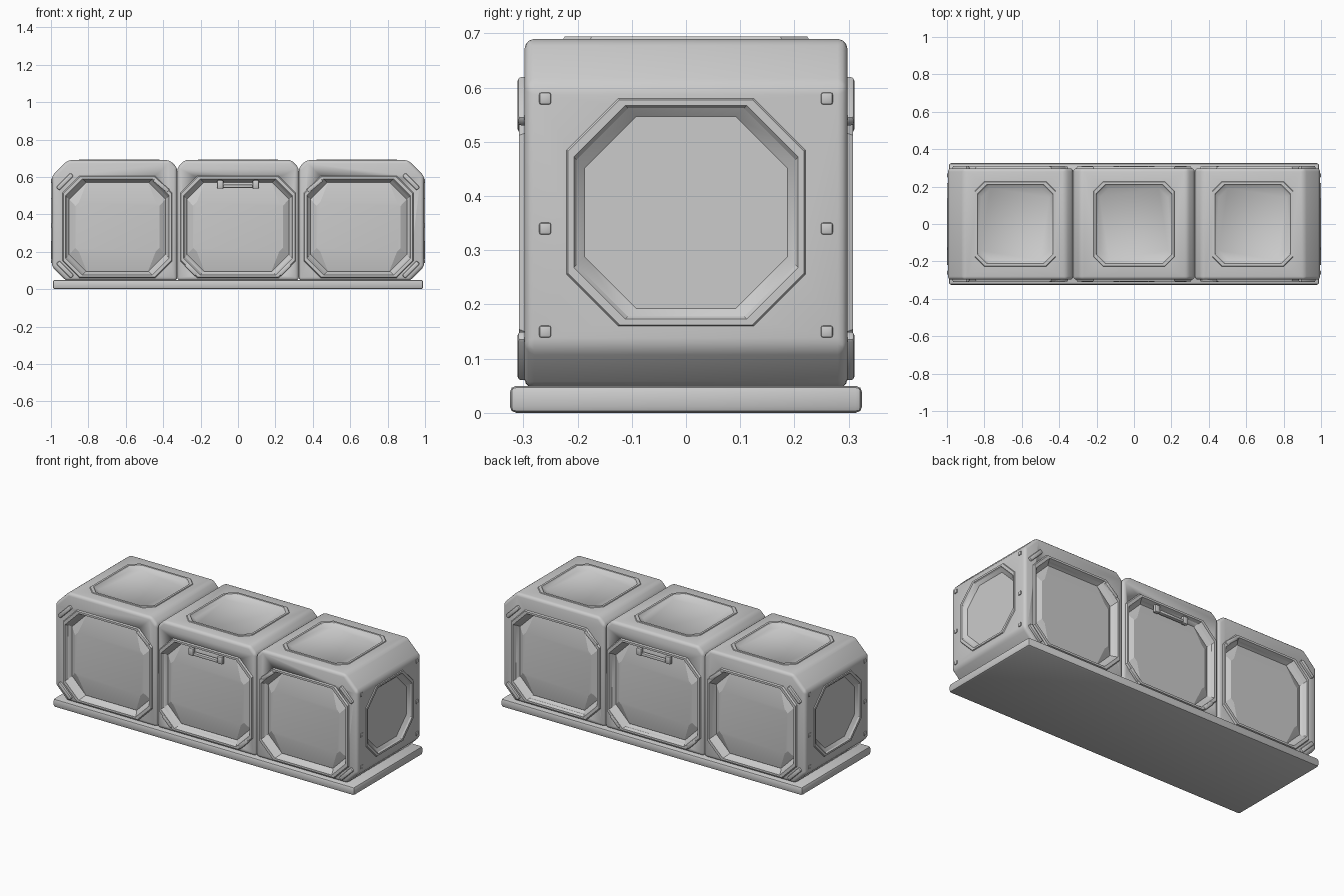
import bpy, bmesh
from math import radians, pi
from mathutils import Matrix, Vector

if "Cube" in bpy.data.objects:
    bpy.data.objects.remove(bpy.data.objects["Cube"])


def finish(bm, name, angle=35):
    bmesh.ops.recalc_face_normals(bm, faces=bm.faces)
    me = bpy.data.meshes.new(name)
    bm.to_mesh(me)
    bm.free()
    ob = bpy.data.objects.new(name, me)
    bpy.context.collection.objects.link(ob)
    bpy.ops.object.select_all(action='DESELECT')
    ob.select_set(True)
    bpy.context.view_layer.objects.active = ob
    bpy.ops.object.shade_smooth_by_angle(angle=radians(angle))
    return ob


def octagon(w, h, c, d):
    """Chamfered rectangle of half size w, h at depth d."""
    return [Vector(p) for p in (
        (w, c - h, d), (w, h - c, d), (w - c, h, d), (c - w, h, d),
        (-w, h - c, d), (-w, c - h, d), (c - w, -h, d), (w - c, -h, d))]


def loft(bm, mat, loops, ring=False):
    """Bridge octagon loops; closed ring or capped solid."""
    vs = [[bm.verts.new(mat @ p) for p in octagon(*l)] for l in loops]
    for i in range(len(vs) if ring else len(vs) - 1):
        a, b = vs[i], vs[(i + 1) % len(vs)]
        for j in range(8):
            k = (j + 1) % 8
            bm.faces.new((a[j], a[k], b[k], b[j]))
    if not ring:
        bm.faces.new(vs[0])
        bm.faces.new(vs[-1])


def box(name, size, mat, bevel, segs=2):
    bm = bmesh.new()
    bmesh.ops.create_cube(bm, size=1, matrix=Matrix.Diagonal((*size, 1)))
    bmesh.ops.bevel(bm, geom=bm.edges[:], offset=bevel, segments=segs,
                    affect='EDGES', profile=0.5)
    bm.transform(mat)
    return finish(bm, name)


T = Matrix.Translation
UPRIGHT = Matrix.Rotation(pi / 2, 4, 'X')


def side(turn, pos):
    """Panel frame facing outward; turn 0 = front, 90 = right end."""
    return T(pos) @ Matrix.Rotation(radians(turn), 4, 'Z') @ UPRIGHT


def body(name, profile):
    """Extrude an xz outline through y and round its edges."""
    bm = bmesh.new()
    f = bm.faces.new([bm.verts.new((x, -0.298, z)) for x, z in profile])
    ext = bmesh.ops.extrude_face_region(bm, geom=[f])
    for v in ext['geom']:
        if isinstance(v, bmesh.types.BMVert):
            v.co.y = 0.298
    bmesh.ops.recalc_face_normals(bm, faces=bm.faces)
    bmesh.ops.bevel(bm, geom=bm.edges[:], offset=0.018, segments=3,
                    affect='EDGES', profile=0.5)
    return finish(bm, name)


def panel(target, name, mat, w, h, c, depth, rim, lip, bulge):
    """Return cutter loops, then build the raised rim and bulging infill."""
    bm = bmesh.new()
    loft(bm, mat, [(w - .018, h - .018, c, -depth), (w, h, c, 0), (w, h, c, .03)])
    cutter = finish(bm, "cutter")
    mod = target.modifiers.new("recess", 'BOOLEAN')
    mod.object, mod.solver = cutter, 'EXACT'
    bpy.context.view_layer.objects.active = target
    bpy.ops.object.modifier_apply(modifier="recess")
    bpy.data.objects.remove(cutter)
    bm = bmesh.new()
    loft(bm, mat, [(w + rim, h + rim, c, -.006), (w + rim * .7, h + rim * .7, c, lip),
                   (w + .002, h + .002, c, lip), (w - .006, h - .006, c, -.008)], ring=True)
    finish(bm, name + "_rim")
    if bulge:
        bm = bmesh.new()
        loft(bm, mat, [(w - .01, h - .01, c, -depth - .005),
                       (w - .02, h - .02, c, -depth + .002),
                       (w - .05, h * .52, .02, -depth + bulge)])
        finish(bm, name + "_infill", 10)


# Base plate
box("base_plate", (1.98, 0.65, 0.05), T((0, 0, 0.025)), 0.012)

# Three crate modules: left, middle, right
for s, label in ((-1, "left"), (0, "middle"), (1, "right")):
    if s:
        prof = [(.325, .045), (.92, .045), (.995, .12), (.995, .605), (.91, .69),
                (.365, .69), (.325, .65)]
        prof = [(s * x, z) for x, z in prof]
        cx, hw = s * .645, .275
    else:
        prof = [(-.325, .045), (.325, .045), (.325, .65), (.285, .69),
                (-.285, .69), (-.325, .65)]
        cx, hw = 0, .29
    crate = body(label + "_crate", prof)
    # Front and back panels
    for turn, y, face in ((0, -.298, "front"), (180, .298, "back")):
        panel(crate, f"{label}_{face}_panel", side(turn, (cx, y, .333)),
              hw, .255, .09, .03, .02, .01, .02)
    # Lid panel
    panel(crate, label + "_lid_panel", T((s * .635, 0, .69)),
          .2, .21, .05, .016, .02, .004, 0)
    # End panel
    if s:
        panel(crate, label + "_end_panel", side(90 * s, (s * .995, 0, .37)),
              .205, .195, .095, .018, .018, .005, 0)

# Diagonal corner braces on the long faces, and lid latch blocks
for y in (-.298, .298):
    for sx in (-1, 1):
        for x, z, a, ln in ((.925, .575, 45, .11), (.925, .105, -45, .11),
                            (.41, .555, -40, .1), (.25, .105, -45, .08)):
            box("corner_brace", (ln, .026, .024),
                T((sx * x, y, z)) @ Matrix.Rotation(radians(sx * a), 4, 'Y'), .007)
        box("latch_block", (.035, .024, .045), T((sx * .095, y, .56)), .007)
    box("latch_bar", (.16, .024, .018), T((0, y, .55)), .006)

# Rivets around the end panels
for sx in (-1, 1):
    for y in (-.26, .26):
        for z in (.15, .34, .58):
            box("end_rivet", (.012, .022, .022), T((sx * .994, y, z)), .004)
